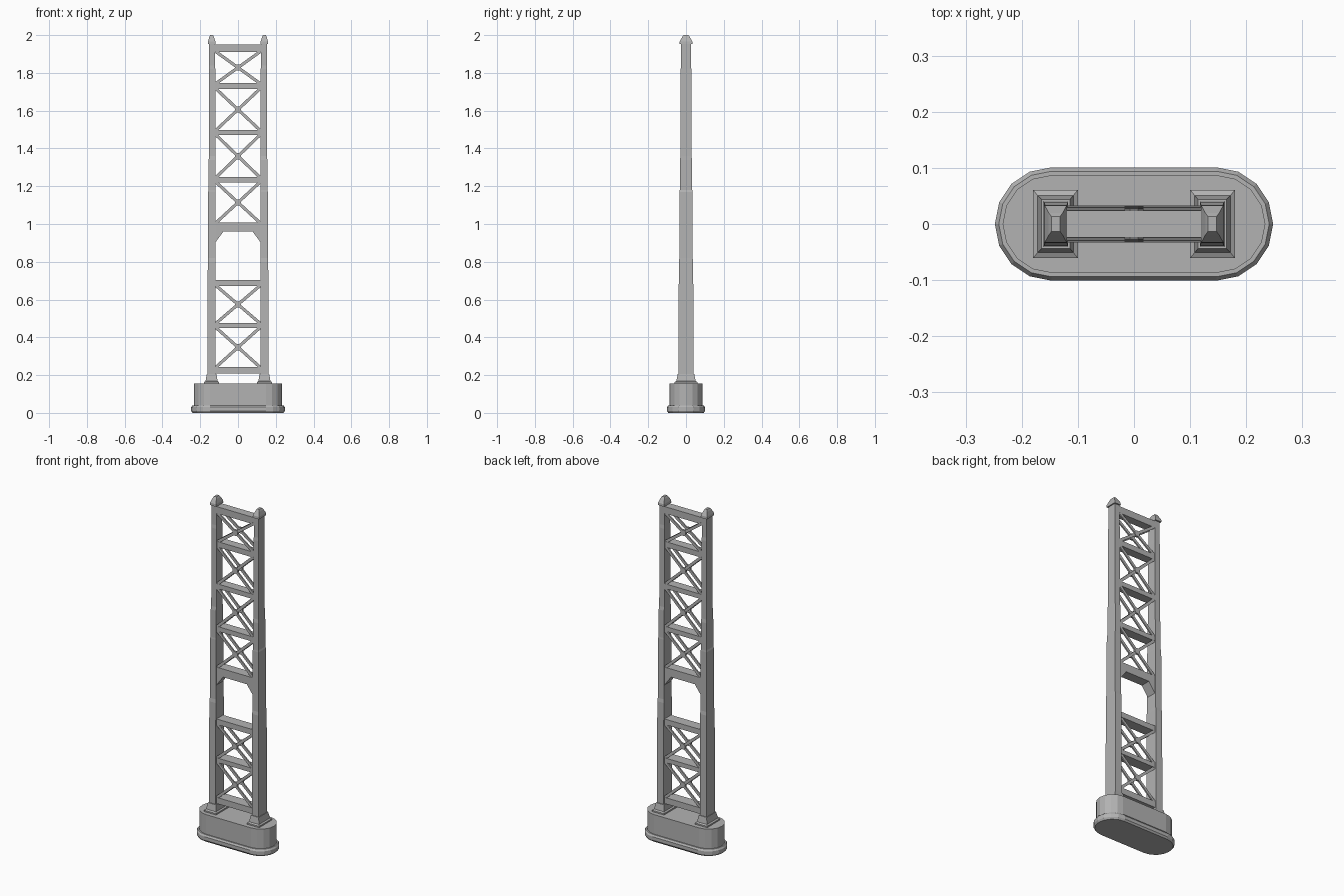
import bpy, math
from mathutils import Matrix, Vector

cube = bpy.data.objects.get("Cube")
if cube:
    bpy.data.objects.remove(cube)

grey = bpy.data.materials.new("stone grey")
grey.use_nodes = True
GREY = (0.45, 0.45, 0.45, 1)
grey.diffuse_color = GREY
grey.node_tree.nodes["Principled BSDF"].inputs["Base Color"].default_value = GREY


def make(name, verts, faces):
    mesh = bpy.data.meshes.new(name)
    mesh.from_pydata(verts, [], faces)
    mesh.materials.append(grey)
    obj = bpy.data.objects.new(name, mesh)
    bpy.context.collection.objects.link(obj)
    return obj


def loft(name, rings):
    """Join equal-sized rings (counter-clockwise, bottom to top) into a closed solid."""
    n = len(rings[0])
    verts = [v for ring in rings for v in ring]
    faces = [tuple(reversed(range(n))), tuple(range(len(verts) - n, len(verts)))]
    for r in range(len(rings) - 1):
        for i in range(n):
            a, b = r * n + i, r * n + (i + 1) % n
            faces.append((a, b, b + n, a + n))
    return make(name, verts, faces)


def rect(x0, x1, y, z):
    return [(x0, -y, z), (x1, -y, z), (x1, y, z), (x0, y, z)]


def stadium(radius, z, centre=0.147, steps=8):
    ring = []
    for side, start in ((1, -math.pi / 2), (-1, math.pi / 2)):
        for i in range(steps + 1):
            a = start + math.pi * i / steps
            ring.append((side * centre + radius * math.cos(a), radius * math.sin(a), z))
    return ring


def bar(name, p, q, width, depth):
    """Square bar in the xz plane from p to q."""
    p, q = Vector(p), Vector(q)
    along = (q - p).normalized()
    side = along.cross(Vector((0, 1, 0))) * width / 2
    back = Vector((0, depth / 2, 0))
    ends = [[e - side - back, e + side - back, e + side + back, e - side + back] for e in (p, q)]
    return loft(name, ends)


def taper(z, low, high):
    return low + (high - low) * (z - 0.2) / 1.75


# Rounded pier with a projecting footing course
loft("pier_footing", [stadium(r, z) for r, z in
                      ((0.094, 0), (0.101, 0.01), (0.101, 0.03), (0.094, 0.04))])
loft("pier_body", [stadium(0.087, 0.035), stadium(0.087, 0.155)])

# Each column: (inner x, outer x, half depth, height)
COLUMN = [(0.118, 0.162, 0.040, 0.19), (0.118, 0.160, 0.038, 0.80),
          (0.119, 0.159, 0.035, 0.82), (0.119, 0.158, 0.034, 1.17),
          (0.120, 0.155, 0.033, 1.18), (0.120, 0.155, 0.032, 1.34),
          (0.120, 0.154, 0.029, 1.36), (0.120, 0.153, 0.028, 1.82),
          (0.122, 0.153, 0.026, 1.84), (0.122, 0.153, 0.026, 1.955)]
FOOT = [(0.100, 0.180, 0.061, 0.15), (0.100, 0.180, 0.061, 0.163),
        (0.108, 0.172, 0.051, 0.168), (0.114, 0.165, 0.044, 0.205)]
CAP = [(0.119, 0.160, 0.034, 1.953), (0.120, 0.159, 0.033, 1.967),
       (0.127, 0.152, 0.020, 1.990), (0.132, 0.147, 0.013, 2.0)]
for label, s in (("left", 1), ("right", -1)):
    for part, profile in (("column", COLUMN), ("column_foot", FOOT), ("column_cap", CAP)):
        loft(f"{label}_{part}", [rect(min(s * a, s * b), max(s * a, s * b), y, z)
                                 for a, b, y, z in profile])

# Cross beams between the columns: (bottom, top)
BEAMS = [(0.208, 0.244), (0.450, 0.476), (0.672, 0.704), (0.960, 1.008),
         (1.220, 1.248), (1.470, 1.498), (1.714, 1.746), (1.910, 1.950)]
for i, (low, high) in enumerate(BEAMS):
    d = taper(low, 0.033, 0.024)
    loft(f"cross_beam_{i + 1}", [rect(-0.125, 0.125, d, low), rect(-0.125, 0.125, d, high)])

# Crossed braces on both faces, leaving one open bay
for i in range(len(BEAMS) - 1):
    if i == 2:
        continue
    low, high = BEAMS[i][1] - 0.002, BEAMS[i + 1][0] + 0.002
    mid = (low + high) / 2
    for face, s in (("front", -1), ("back", 1)):
        y = s * taper(mid, 0.027, 0.020)
        for k in (1, -1):
            bar(f"{face}_brace_{i + 1}", (-0.117 * k, y, low), (0.117 * k, y, high), 0.016, 0.008)
        plate = [(0.018 * math.cos(a), 0.018 * math.sin(a))
                 for a in (math.radians(22.5 + 45 * j) for j in range(8))]
        loft(f"{face}_gusset_{i + 1}",
             [[(px, y + dy, mid - pz) for px, pz in plate] for dy in (0.006, -0.006)][::-1])

# Corner knees under the beam over the open bay
for label, s in (("left", 1), ("right", -1)):
    tri = [(s * 0.125, 0.895), (s * 0.125, 0.962), (s * 0.076, 0.962)]
    if s < 0:
        tri.reverse()
    loft(f"{label}_knee", [[(x, y, z) for x, z in tri] for y in (0.029, -0.029)])
